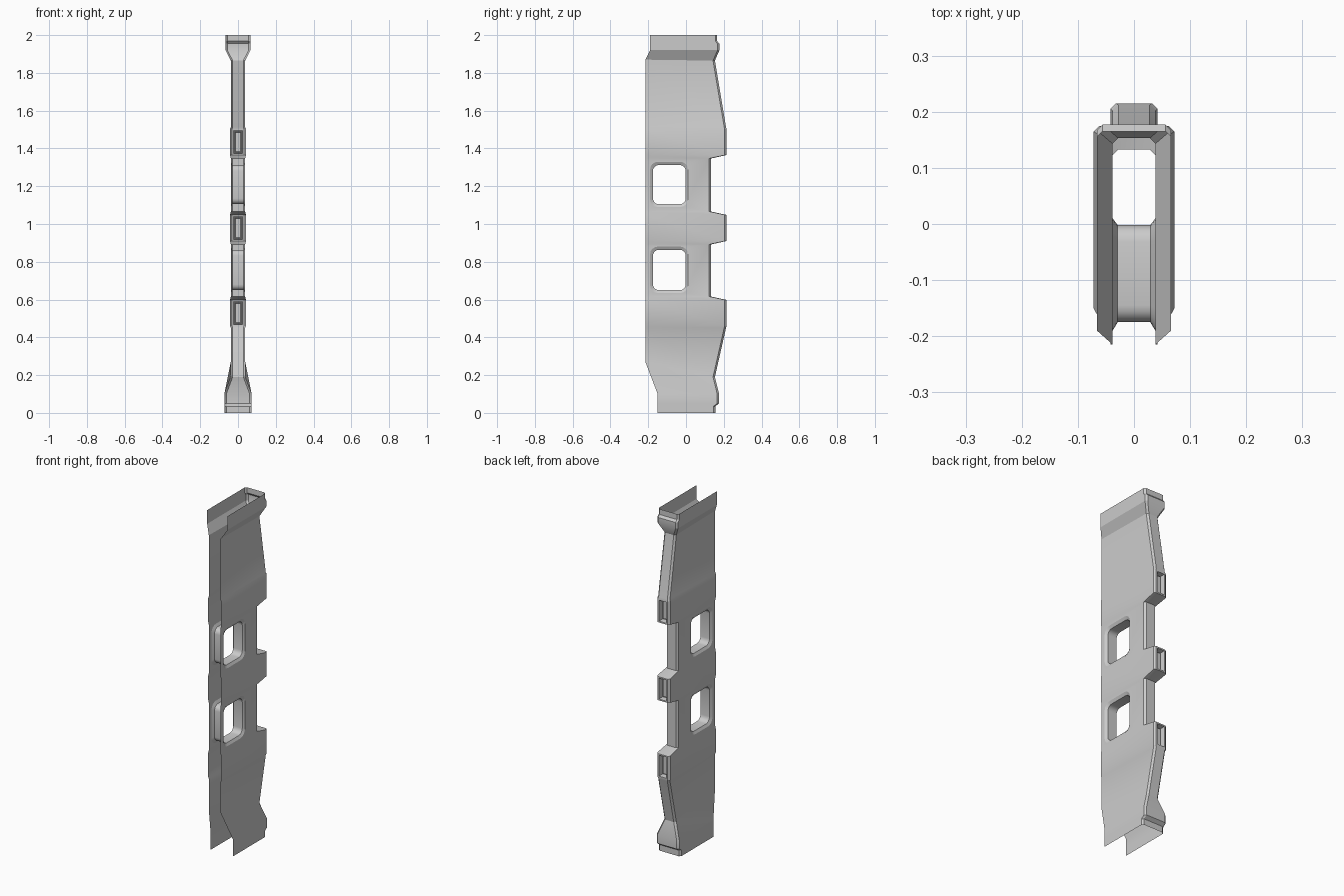
import bpy, bmesh, math
from mathutils import Vector

if "Cube" in bpy.data.objects:
    bpy.data.objects.remove(bpy.data.objects["Cube"])

SLIM, WIDE, CH = 0.038, 0.042, 0.010
bm = bmesh.new()

# Stations along the column: z at front, z at back, front y, back y, half width
F = -0.215
stations = [
    (0.0, 0.0, -0.15, 0.155, 0.072), (0.035, 0.035, -0.15, 0.155, 0.072),
    (0.05, 0.05, -0.15, 0.175, 0.072), (0.10, 0.10, -0.15, 0.175, 0.072),
    (0.27, 0.19, F, 0.153, SLIM), (0.45, 0.45, F, 0.212, SLIM)]
for k, z in enumerate((0.46, 0.91, 1.365)):
    if k:
        stations.append((z - 0.018, z - 0.018, F, 0.133, SLIM))
    stations += [(z, z, F, 0.215, WIDE), (z + 0.138, z + 0.138, F, 0.215, WIDE)]
    if k < 2:
        stations.append((z + 0.156, z + 0.156, F, 0.133, SLIM))
stations += [
    (1.513, 1.513, F, 0.212, SLIM), (1.87, 1.865, F, 0.153, SLIM),
    (1.92, 1.92, -0.19, 0.177, 0.066), (1.955, 1.955, -0.19, 0.177, 0.066),
    (1.968, 1.968, -0.19, 0.165, 0.066), (2.0, 2.0, -0.19, 0.165, 0.066)]

# Open-front channel shell
rings = []
for zf, zb, yf, yb, w in stations:
    pts = [(-w, yf, zf), (-w, yb - CH, zb), (-w + CH, yb, zb),
           (w - CH, yb, zb), (w, yb - CH, zb), (w, yf, zf)]
    rings.append([bm.verts.new(p) for p in pts])
sockets, panels = [], []
for s, (a, b) in enumerate(zip(rings, rings[1:])):
    for i in range(5):
        f = bm.faces.new((a[i], b[i], b[i + 1], a[i + 1]))
        low, high = stations[s], stations[s + 1]
        if i == 2 and low[4] == high[4] == WIDE:
            sockets.append(f)
        if i in (0, 4) and low[3] == high[3] == 0.133:
            panels.append(f)


def window_loop(x, y0, y1, z0, z1, r):
    """Rounded rectangle of vertices in a plane of constant x."""
    loop = []
    for q, (cy, cz) in enumerate(((y1 - r, z1 - r), (y0 + r, z1 - r),
                                  (y0 + r, z0 + r), (y1 - r, z0 + r))):
        for k in range(5):
            t = math.radians(90 * q + 22.5 * k)
            loop.append(bm.verts.new((x, cy + r * math.cos(t), cz + r * math.sin(t))))
    return loop


def loop_edges(loop):
    return [bm.edges.new((loop[i], loop[(i + 1) % len(loop)])) for i in range(len(loop))]


# Windows: cut both side panels and join them with a bevelled tunnel
openings = {0: (0.65, 0.863), 1: (1.105, 1.312)}
tunnels = {0: {}, 1: {}}
for f in panels:
    side = 1 if f.calc_center_median().x > 0 else -1
    idx = 0 if f.calc_center_median().z < 1 else 1
    z0, z1 = openings[idx]
    outer = list(f.edges)
    bm.faces.remove(f)
    rim = window_loop(side * SLIM, -0.19, 0.01, z0 - 0.015, z1 + 0.017, 0.04)
    throat = window_loop(side * 0.029, -0.175, -0.002, z0, z1, 0.03)
    tunnels[idx][side] = (rim, throat)
    res = bmesh.ops.triangle_fill(bm, use_beauty=True, edges=outer + loop_edges(rim),
                                  normal=Vector((side, 0, 0)))
    for g in res["geom"]:
        if isinstance(g, bmesh.types.BMFace):
            g.normal_update()
            if g.normal.x * side < 0:
                g.normal_flip()
for idx, t in tunnels.items():
    centre = Vector((0, -0.09, sum(openings[idx]) / 2))
    chain = [t[-1][0], t[-1][1], t[1][1], t[1][0]]
    for a, b in zip(chain, chain[1:]):
        n = len(a)
        for i in range(n):
            j = (i + 1) % n
            f = bm.faces.new((a[i], a[j], b[j], b[i]))
            f.normal_update()
            d = centre - f.calc_center_median()
            d.x = 0
            if f.normal.dot(d) < 0:
                f.normal_flip()

# Recessed sockets in the three rear lugs
bm.normal_update()
for thick, depth in ((0.008, 0), (0.003, -0.03), (0.006, 0), (0.002, 0.010)):
    bmesh.ops.inset_region(bm, faces=sockets, thickness=thick, depth=depth,
                           use_even_offset=True, use_boundary=True)

mesh = bpy.data.meshes.new("column_shell")
bm.to_mesh(mesh)
bm.free()
shell = bpy.data.objects.new("column_shell", mesh)
bpy.context.collection.objects.link(shell)
bpy.context.view_layer.objects.active = shell
shell.select_set(True)
bpy.ops.object.shade_smooth_by_angle(angle=math.radians(25))
